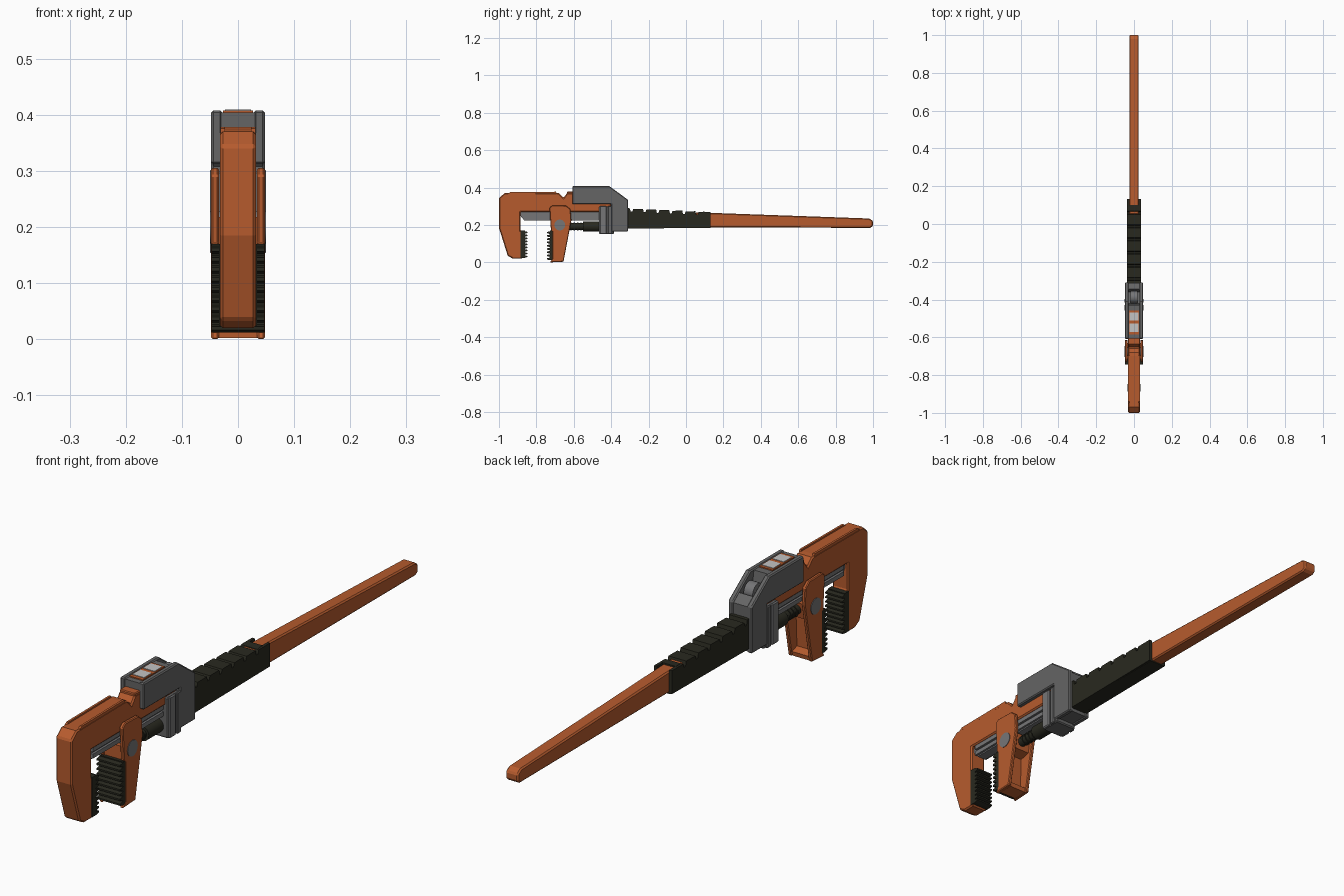
import bpy, bmesh, math

if "Cube" in bpy.data.objects:
    bpy.data.objects.remove(bpy.data.objects["Cube"])


def material(name, rgb):
    m = bpy.data.materials.new(name)
    m.diffuse_color = (*rgb, 1)
    m.use_nodes = True
    m.node_tree.nodes["Principled BSDF"].inputs["Base Color"].default_value = m.diffuse_color
    return m


ORANGE = material("orange paint", (0.47, 0.105, 0.027))
GREY = material("housing grey", (0.13, 0.13, 0.13))
STEEL = material("steel", (0.18, 0.18, 0.185))
DARK = material("dark rubber", (0.022, 0.022, 0.014))
WHITE = material("display white", (0.55, 0.55, 0.55))


def prism(name, pts, x0, x1, mat, bevel=0.0, mirror=False):
    """Extrude a (y, z) outline from x0 to x1, optionally mirrored over x = 0."""
    bm = bmesh.new()
    for s in ((1, -1) if mirror else (1,)):
        face = bm.faces.new([bm.verts.new((s * x0, y, z)) for y, z in pts])
        new = bmesh.ops.extrude_face_region(bm, geom=[face])["geom"]
        for v in new:
            if isinstance(v, bmesh.types.BMVert):
                v.co.x = s * x1
    bmesh.ops.recalc_face_normals(bm, faces=bm.faces)
    me = bpy.data.meshes.new(name)
    bm.to_mesh(me)
    bm.free()
    me.materials.append(mat)
    ob = bpy.data.objects.new(name, me)
    bpy.context.collection.objects.link(ob)
    if bevel:
        b = ob.modifiers.new("bevel", "BEVEL")
        b.width, b.segments, b.limit_method = bevel, 1, "ANGLE"
        b.angle_limit = math.radians(40)
    return ob


def rect(y0, y1, z0, z1):
    return [(y0, z0), (y1, z0), (y1, z1), (y0, z1)]


def cylinder(name, loc, r, depth, axis, mat, sides=24):
    rot = (math.pi / 2, 0, 0) if axis == "y" else (0, math.pi / 2, 0)
    bpy.ops.mesh.primitive_cylinder_add(vertices=sides, radius=r, depth=depth,
                                        location=loc, rotation=rot)
    ob = bpy.context.object
    ob.name = name
    ob.data.materials.append(mat)
    bpy.ops.object.shade_smooth_by_angle(angle=math.radians(35))
    return ob


def teeth(name, y_back, y_root, y_tip, z0, z1, n, half, mat):
    """Jaw insert with a row of saw teeth."""
    h = (z1 - z0) / n
    pts = [(y_back, z1), (y_back, z0)]
    for i in range(n):
        z = z0 + i * h
        pts += [(y_root, z), (y_tip, z + 0.25 * h), (y_tip, z + 0.6 * h), (y_root, z + 0.8 * h)]
    pts.append((y_root, z1))
    return prism(name, pts, -half, half, mat)


# Fixed hook jaw, with a shallow channel between two lips along the top
hook = [(-1, 0.345), (-0.97, 0.37), (-0.70, 0.372), (-0.68, 0.37), (-0.655, 0.345),
        (-0.635, 0.372), (-0.59, 0.372), (-0.59, 0.32), (-0.40, 0.32), (-0.40, 0.27),
        (-0.885, 0.27), (-0.885, 0.17), (-0.875, 0.165), (-0.875, 0.02), (-0.925, 0.02),
        (-0.953, 0.035), (-1, 0.185)]
prism("hook_jaw", hook, -0.032, 0.032, ORANGE, 0.005)
prism("hook_top_lip", [(-0.955, 0.365), (-0.69, 0.365), (-0.695, 0.378), (-0.94, 0.376)],
      0.023, 0.031, ORANGE, mirror=True)
prism("hook_rear_lip", rect(-0.637, -0.60, 0.365, 0.378), -0.031, 0.031, ORANGE, 0.003)
teeth("hook_teeth", -0.886, -0.862, -0.847, 0.025, 0.17, 9, 0.034, DARK)

# Slide rail under the hook bar
prism("slide_rail", [(-0.886, 0.28), (-0.886, 0.25), (-0.865, 0.225), (-0.40, 0.225), (-0.40, 0.28)],
      -0.018, 0.018, STEEL)
for i, z in enumerate((0.230, 0.254)):
    prism(f"rail_rib_{i}", rect(-0.87, -0.40, z, z + 0.016), 0.016, 0.026, STEEL, mirror=True)

# Moving jaw: two cheeks around a hollow body
cheek = [(-0.728, 0.0), (-0.655, 0.004), (-0.613, 0.225), (-0.618, 0.285), (-0.64, 0.303),
         (-0.715, 0.305), (-0.73, 0.292), (-0.722, 0.17), (-0.715, 0.165), (-0.715, 0.02)]
prism("jaw_cheeks", cheek, 0.034, 0.048, ORANGE, 0.003, mirror=True)
prism("jaw_body", [(-0.716, 0.002), (-0.66, 0.004), (-0.657, 0.02), (-0.685, 0.03),
                   (-0.68, 0.15), (-0.64, 0.16), (-0.63, 0.218), (-0.716, 0.218)],
      -0.035, 0.035, ORANGE)
teeth("moving_teeth", -0.712, -0.728, -0.744, 0.012, 0.17, 9, 0.047, DARK)
cylinder("jaw_pivot", (0, -0.675, 0.2), 0.029, 0.1, "x", STEEL)

# Adjusting screw and its collar
cylinder("screw_rod", (0, -0.55, 0.192), 0.018, 0.22, "y", DARK, 16)
cylinder("screw_collar", (0, -0.495, 0.192), 0.027, 0.11, "y", DARK, 16)
for i in range(4):
    cylinder(f"screw_thread_{i}", (0, -0.615 + i * 0.018, 0.192), 0.021, 0.007, "y", DARK, 16)

# Housing: side plates, with a core that dips for the wheel
shell = [(-0.608, 0.408), (-0.41, 0.408), (-0.31, 0.335), (-0.31, 0.165), (-0.40, 0.165),
         (-0.40, 0.312), (-0.608, 0.312)]
prism("housing_sides", shell, 0.028, 0.048, GREY, 0.004, mirror=True)
core = [(-0.606, 0.404), (-0.43, 0.404), (-0.42, 0.35), (-0.36, 0.335), (-0.345, 0.355),
        (-0.313, 0.33), (-0.313, 0.168), (-0.40, 0.168), (-0.40, 0.314), (-0.606, 0.314)]
prism("housing_core", core, -0.03, 0.03, GREY)
cylinder("thumb_wheel", (0, -0.388, 0.352), 0.032, 0.036, "x", STEEL, 20)

# Display: orange frame with two white windows
prism("display_frame", rect(-0.585, -0.458, 0.402, 0.408), -0.027, 0.027, ORANGE)
for i, y in enumerate((-0.55, -0.49)):
    prism(f"display_window_{i}", rect(y - 0.022, y + 0.022, 0.405, 0.410), -0.023, 0.023, WHITE)

# Guide block around the screw
prism("guide_block", rect(-0.465, -0.385, 0.152, 0.30), -0.044, 0.044, GREY, 0.004)
prism("guide_side_pads", rect(-0.462, -0.425, 0.152, 0.303), 0.04, 0.05, STEEL, 0.004, mirror=True)
prism("guide_side_ribs", rect(-0.418, -0.396, 0.152, 0.303), 0.04, 0.05, GREY, 0.003, mirror=True)

# Grip: notched top outline, sides reaching further back than the core
def grip_outline(y_end):
    def top(y):
        return 0.29 - (y + 0.31) * 0.045
    pts = [(y_end, 0.185), (-0.315, 0.181), (-0.315, top(-0.31))]
    for i in range(6):
        y = -0.30 + i * 0.07
        pts += [(y, top(y)), (y + 0.004, top(y) - 0.018), (y + 0.013, top(y) - 0.018),
                (y + 0.018, top(y) - 0.004)]
    return pts + [(y_end, top(y_end))]


prism("grip_core", grip_outline(0.10), -0.028, 0.028, DARK)
prism("grip_sides", grip_outline(0.132), 0.025, 0.036, DARK, mirror=True)
prism("grip_base", rect(-0.31, 0.132, 0.183, 0.19), -0.03, 0.03, DARK)

# Tapered handle
prism("handle", [(0.05, 0.187), (0.985, 0.185), (1.0, 0.195), (1.0, 0.222), (0.98, 0.235), (0.05, 0.268)],
      -0.025, 0.025, ORANGE, 0.005)
